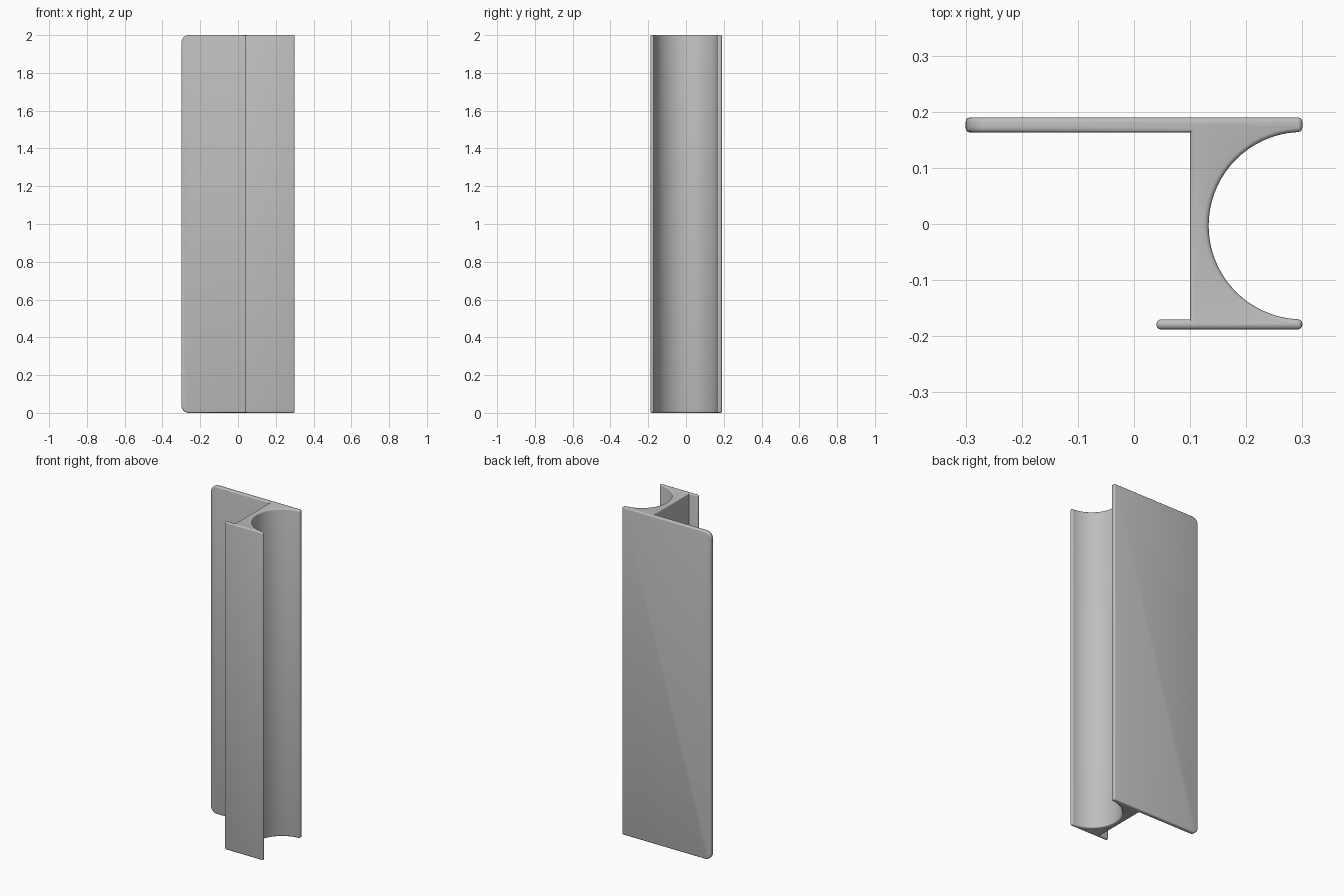
import bpy, bmesh, math

if "Cube" in bpy.data.objects:
    bpy.data.objects.remove(bpy.data.objects["Cube"])

HEIGHT = 2.0
R, CX, CY = 0.167, 0.30, -0.003      # concave channel

# Cross-section: wide back plate, web with round channel, narrow front flange
arc = [(CX + R * math.cos(a), CY + R * math.sin(a))
       for a in (math.radians(90 + 180 * i / 36) for i in range(37))]
profile = ([(0.30, 0.19), (-0.30, 0.19), (-0.30, 0.163), (0.10, 0.163),
            (0.10, -0.17), (0.04, -0.17), (0.04, -0.188), (0.30, -0.188)]
           + arc[::-1])

bm = bmesh.new()
base = bm.faces.new([bm.verts.new((x, y, 0)) for x, y in profile])
top = bmesh.ops.extrude_face_region(bm, geom=[base])["geom"]
bmesh.ops.translate(bm, vec=(0, 0, HEIGHT),
                    verts=[v for v in top if isinstance(v, bmesh.types.BMVert)])
bmesh.ops.recalc_face_normals(bm, faces=bm.faces)

# Large rounded corners on the free side of the back plate
corners = [e for e in bm.edges
           if all(v.co.x < -0.29 for v in e.verts)
           and abs(e.verts[0].co.z - e.verts[1].co.z) < 1e-5]
bmesh.ops.bevel(bm, geom=corners, offset=0.04, segments=8, profile=0.5,
                affect='EDGES')

# Soft rounding of every sharp outer edge
rims = [e for e in bm.edges if e.is_convex and e.calc_face_angle() > math.radians(40)]
bmesh.ops.bevel(bm, geom=rims, offset=0.008, segments=3, profile=0.5,
                affect='EDGES', clamp_overlap=True)
bmesh.ops.recalc_face_normals(bm, faces=bm.faces)

mesh = bpy.data.meshes.new("channel_profile")
bm.to_mesh(mesh)
bm.free()
obj = bpy.data.objects.new("channel_profile", mesh)
bpy.context.collection.objects.link(obj)

grey = bpy.data.materials.new("light grey")
grey.diffuse_color = (0.52, 0.52, 0.52, 1)
grey.use_nodes = True
grey.node_tree.nodes["Principled BSDF"].inputs["Base Color"].default_value = grey.diffuse_color
mesh.materials.append(grey)

bpy.context.view_layer.objects.active = obj
obj.select_set(True)
bpy.ops.object.shade_smooth_by_angle(angle=math.radians(35))
